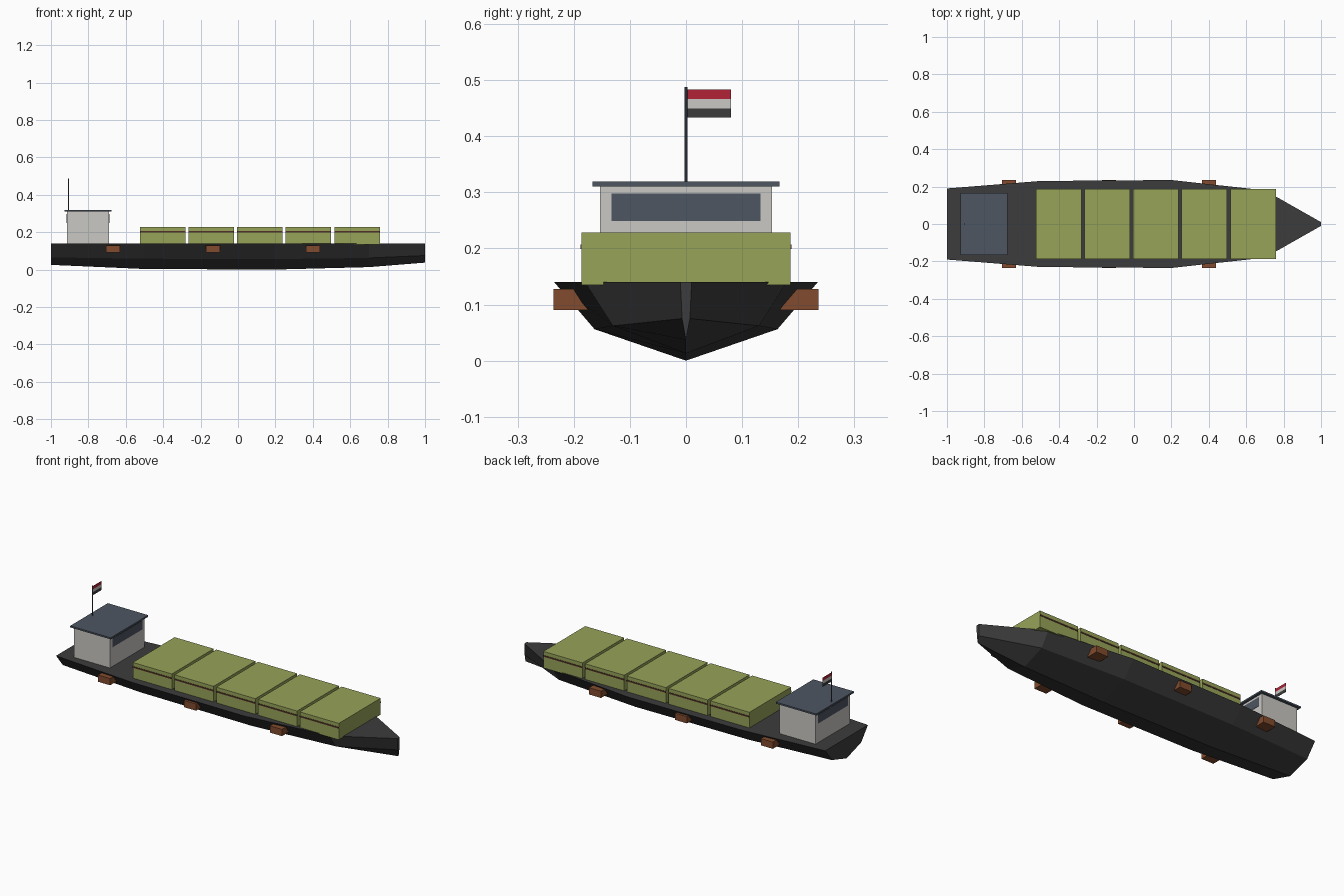
import bpy
import bmesh

if "Cube" in bpy.data.objects:
    bpy.data.objects.remove(bpy.data.objects["Cube"])


def material(name, rgb):
    """Flat material from 0-255 display values, stored as linear."""
    col = [((c / 255 + 0.055) / 1.055) ** 2.4 for c in rgb] + [1]
    m = bpy.data.materials.new(name)
    m.use_nodes = True
    m.diffuse_color = col
    m.node_tree.nodes["Principled BSDF"].inputs["Base Color"].default_value = col
    return m


charcoal = material("charcoal", (60, 60, 60))
olive = material("olive green", (151, 163, 89))
strap_brown = material("dark brown", (80, 48, 38))
fender_brown = material("wood brown", (130, 76, 46))
off_white = material("off white", (202, 200, 196))
slate = material("slate blue", (77, 86, 98))
red = material("flag red", (178, 34, 54))


def finish(name, bm, mat):
    bmesh.ops.recalc_face_normals(bm, faces=bm.faces)
    mesh = bpy.data.meshes.new(name)
    bm.to_mesh(mesh)
    bm.free()
    mesh.materials.append(mat)
    obj = bpy.data.objects.new(name, mesh)
    bpy.context.collection.objects.link(obj)
    return obj


def box(name, xs, ys, zs, mat):
    """Box from its (low, high) range along each axis."""
    bm = bmesh.new()
    bmesh.ops.create_cube(bm, size=1)
    for v in bm.verts:
        v.co = [r[0] if c < 0 else r[1] for c, r in zip(v.co, (xs, ys, zs))]
    return finish(name, bm, mat)


# Hull: lofted stations of x, deck half width, chine half width, chine z, keel z
DECK = 0.14
stations = [
    (-1.0, 0.19, 0.13, 0.065, 0.025),
    (-0.5, 0.23, 0.16, 0.058, 0.003),
    (0.2, 0.235, 0.163, 0.056, 0),
    (0.7, 0.18, 0.13, 0.062, 0.013),
    (1.0, 0.01, 0.007, 0.075, 0.037),
]
bm = bmesh.new()
rings = []
for x, deck, chine, chine_z, keel_z in stations:
    section = [(-deck, DECK), (-chine, chine_z), (0, keel_z), (chine, chine_z), (deck, DECK)]
    rings.append([bm.verts.new((x, y, z)) for y, z in section])
for a, b in zip(rings, rings[1:]):
    for i in range(5):
        j = (i + 1) % 5
        bm.faces.new((a[i], a[j], b[j], b[i]))
bm.faces.new(rings[0])
bm.faces.new(rings[-1])
finish("hull", bm, charcoal)

# Cargo hatches with a strap along each side
for i in range(5):
    x = -0.525 + i * 0.26
    span = (x, x + 0.243)
    box(f"cargo_hatch_{i + 1}", span, (-0.186, 0.186), (0.135, 0.228), olive)
    for side, s in (("right", -1), ("left", 1)):
        box(f"hatch_strap_{side}_{i + 1}", span, (s * 0.184, s * 0.188), (0.199, 0.207), strap_brown)

# Fenders on both sides
for i, x in enumerate((-0.706, -0.171, 0.364)):
    for side, s in (("right", -1), ("left", 1)):
        box(f"fender_{side}_{i + 1}", (x, x + 0.075), (s * 0.165, s * 0.236), (0.09, 0.128), fender_brown)

# Wheelhouse with windows fore and aft
box("wheelhouse", (-0.914, -0.69), (-0.153, 0.153), (DECK - 0.002, 0.311), off_white)
box("wheelhouse_roof", (-0.928, -0.676), (-0.167, 0.167), (0.31, 0.319), slate)
for name, x in (("front_window", -0.69), ("rear_window", -0.914)):
    box(name, (x - 0.002, x + 0.002), (-0.133, 0.133), (0.249, 0.298), slate)

# Flagpole and three-striped flag
bm = bmesh.new()
bmesh.ops.create_cone(bm, cap_ends=True, segments=8, radius1=0.003, radius2=0.003, depth=0.17)
pole = finish("flagpole", bm, slate)
pole.location = (-0.906, 0, 0.403)
for i, (name, mat) in enumerate((("bottom", charcoal), ("middle", off_white), ("top", red))):
    z = 0.433 + i * 0.0167
    box(f"flag_{name}_stripe", (-0.907, -0.905), (0.002, 0.08), (z, z + 0.0167), mat)
